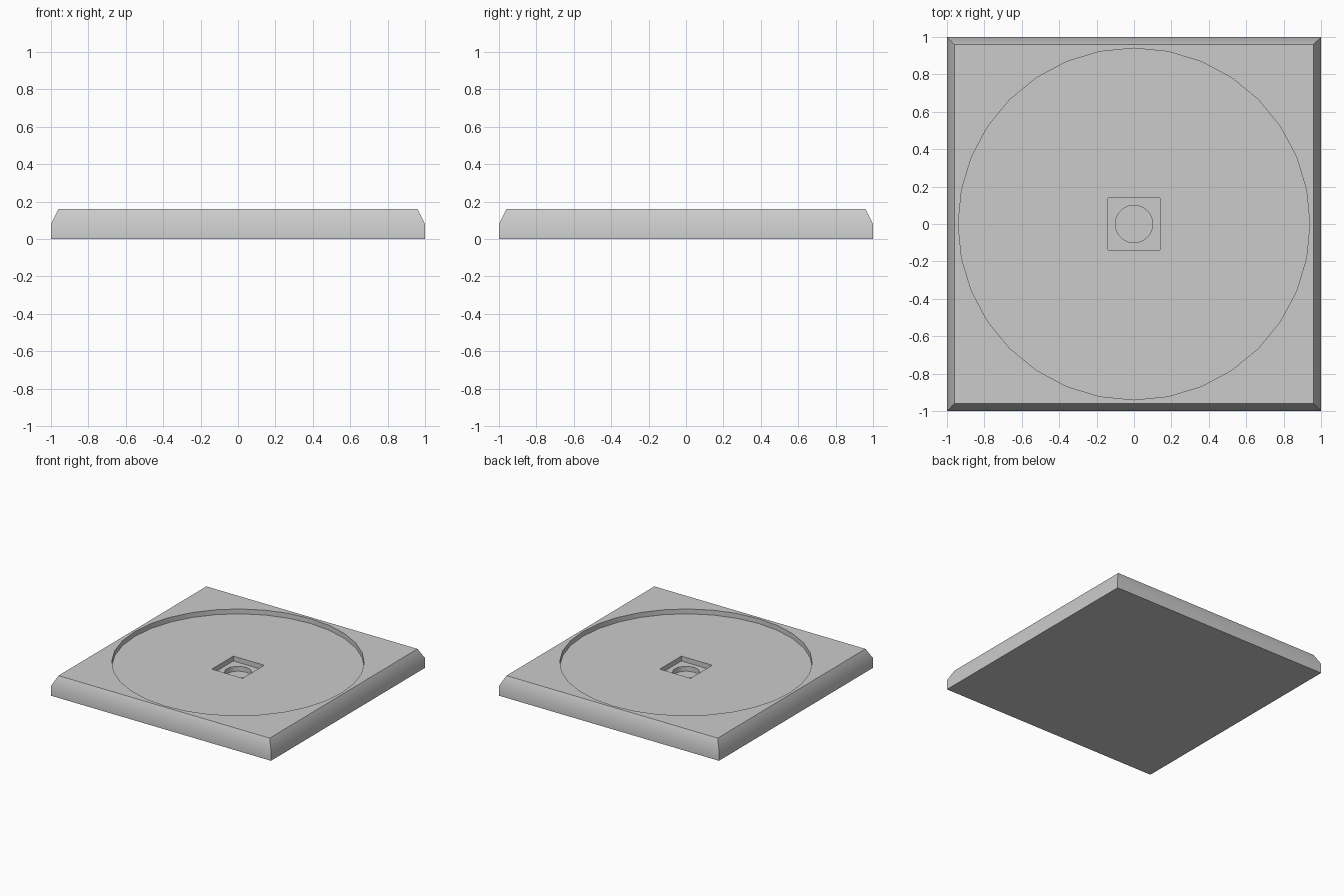
import bpy
import bmesh
import math

default_cube = bpy.data.objects.get("Cube")
if default_cube:
    bpy.data.objects.remove(default_cube, do_unlink=True)

SEGMENTS = 32
STEP = 0.04   # depth of each recess
TOP = 4 * STEP

# Plain grey material
grey = bpy.data.materials.new("light grey")
grey.use_nodes = True
colour = (0.6, 0.6, 0.6, 1)
grey.diffuse_color = colour
grey.node_tree.nodes["Principled BSDF"].inputs["Base Color"].default_value = colour


def stack(name, rings):
    """Solid skinned through rings of (sides, radius to corner, z)."""
    bm = bmesh.new()
    loops = []
    for sides, radius, z in rings:
        turn = math.pi / sides if sides == 4 else 0
        angles = [turn + math.tau * i / sides for i in range(sides)]
        loops.append([bm.verts.new((radius * math.cos(a), radius * math.sin(a), z))
                      for a in angles])
    bm.faces.new(loops[0][::-1])
    bm.faces.new(loops[-1])
    for low, high in zip(loops, loops[1:]):
        for i in range(len(low)):
            j = (i + 1) % len(low)
            bm.faces.new((low[i], low[j], high[j], high[i]))
    mesh = bpy.data.meshes.new(name)
    bm.to_mesh(mesh)
    bm.free()
    mesh.materials.append(grey)
    obj = bpy.data.objects.new(name, mesh)
    bpy.context.collection.objects.link(obj)
    return obj


# Square slab with a chamfered upper rim
corner = math.sqrt(2)
base = stack("base_plate", [(4, corner, 0), (4, corner, TOP / 2), (4, 0.96 * corner, TOP)])
bpy.context.view_layer.objects.active = base
base.select_set(True)

# Nested recesses: wide dish, square socket, round hole
recesses = [("dish", SEGMENTS, 0.94), ("socket", 4, 0.14 * corner), ("hole", SEGMENTS, 0.10)]
for level, (name, sides, radius) in enumerate(recesses, 1):
    cutter = stack(name + "_cutter", [(sides, radius, TOP - level * STEP), (sides, radius, 0.3)])
    cutter.hide_render = True
    cut = base.modifiers.new(name, "BOOLEAN")
    cut.operation = "DIFFERENCE"
    cut.solver = "EXACT"
    cut.object = cutter
    bpy.ops.object.modifier_apply(modifier=cut.name)
    bpy.data.objects.remove(cutter, do_unlink=True)

# Soft shading on curved walls and chamfer, crisp elsewhere
bpy.ops.object.shade_smooth_by_angle(angle=math.radians(30))
